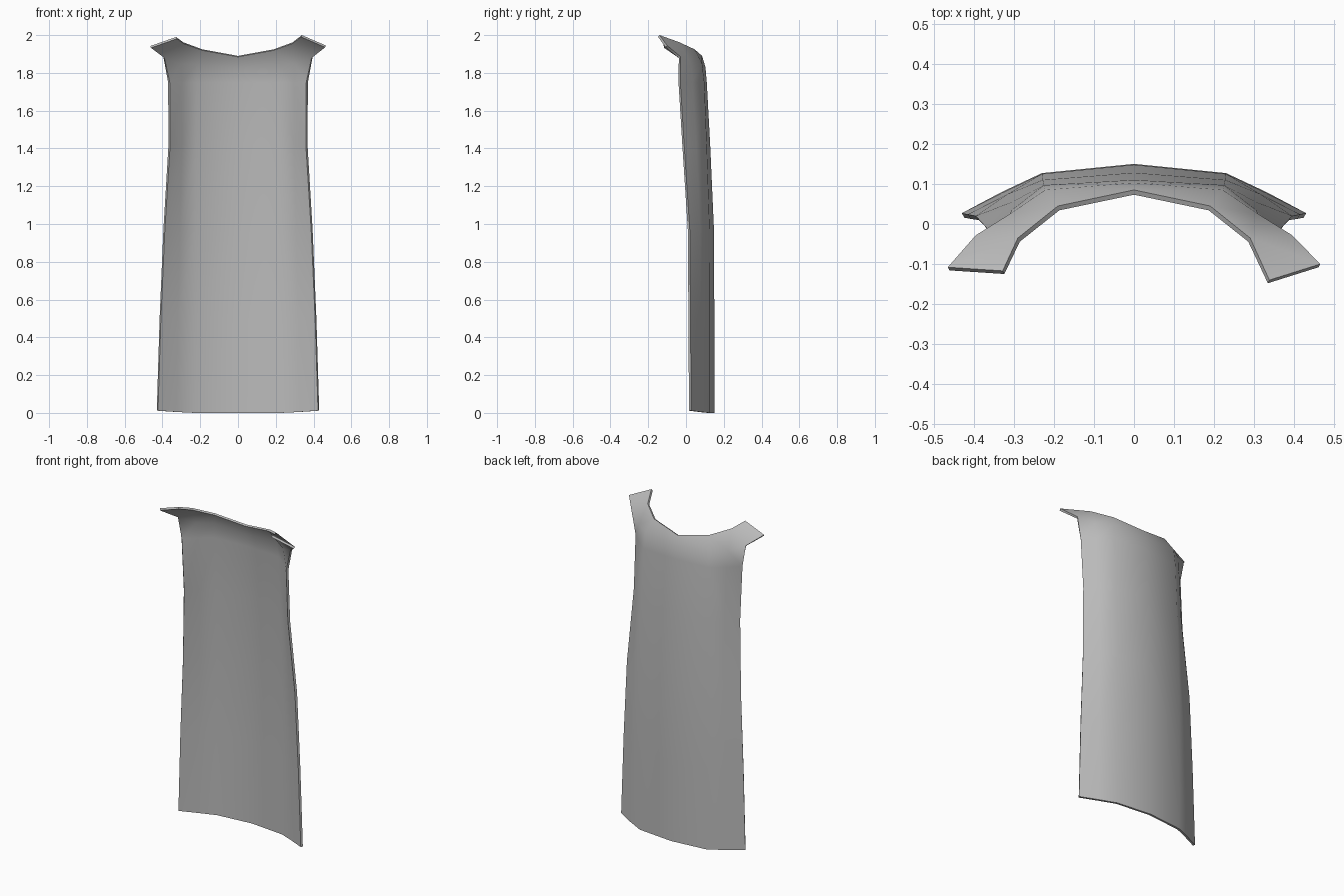
import bpy, bmesh

if "Cube" in bpy.data.objects:
    bpy.data.objects.remove(bpy.data.objects["Cube"])

grey = bpy.data.materials.new("cloth grey")
grey.diffuse_color = (0.5, 0.5, 0.5, 1)
grey.use_nodes = True
grey.node_tree.nodes["Principled BSDF"].inputs["Base Color"].default_value = grey.diffuse_color

# Right half of each cloth row, bottom to top: centre, mid, shoulder, edge
rows = [
    [(0, .15, 0), (.23, .127, 0), (.33, .08, .005), (.43, .027, .012)],
    [(0, .15, .5), (.23, .127, .5), (.325, .08, .5), (.415, .024, .5)],
    [(0, .148, .97), (.23, .125, .97), (.315, .075, .97), (.395, .02, .97)],
    [(0, .128, 1.42), (.228, .11, 1.42), (.305, .055, 1.42), (.368, -.01, 1.42)],
    [(0, .11, 1.75), (.225, .097, 1.75), (.305, .035, 1.75), (.37, -.03, 1.75)],
    [(0, .103, 1.83), (.222, .085, 1.85), (.31, .025, 1.85), (.395, -.028, 1.885)],
    [(0, .085, 1.89), (.19, .045, 1.925), (.29, -.035, 1.962)],
]
# Strap ends differ a little: inner corner, outer corner
strap_tips = {1: [(.338, -.14, 2.0), (.465, -.1, 1.945)],
              -1: [(.328, -.117, 1.99), (.465, -.108, 1.942)]}

bm = bmesh.new()
centre = [bm.verts.new(r[0]) for r in rows]
for side in (1, -1):
    def vert(p):
        return bm.verts.new((p[0] * side, p[1], p[2]))

    def quad(vs):
        bm.faces.new(vs if side == -1 else vs[::-1])

    grid = [[centre[i]] + [vert(p) for p in r[1:]] for i, r in enumerate(rows)]
    # Draped panel
    for low, high in zip(grid, grid[1:]):
        for j in range(min(len(low), len(high)) - 1):
            quad([low[j + 1], low[j], high[j], high[j + 1]]
                 if side == -1 else [low[j], low[j + 1], high[j + 1], high[j]])
    # Shoulder strap folding forward
    inner, outer = [vert(p) for p in strap_tips[side]]
    edge, shoulder, base = grid[5][3], grid[5][2], grid[6][2]
    strap = [edge, shoulder, base]
    quad(strap if side == -1 else [shoulder, edge, base])
    quad([outer, edge, base, inner] if side == -1 else [edge, outer, inner, base])

bmesh.ops.recalc_face_normals(bm, faces=bm.faces)
# Outer cloth side faces the back
if sum(f.normal.y * f.calc_area() for f in bm.faces) < 0:
    bmesh.ops.reverse_faces(bm, faces=bm.faces)

mesh = bpy.data.meshes.new("cape")
bm.to_mesh(mesh)
bm.free()
mesh.materials.append(grey)
cape = bpy.data.objects.new("cape", mesh)
bpy.context.collection.objects.link(cape)

# Thin cloth thickness on the inner side
solid = cape.modifiers.new("thickness", 'SOLIDIFY')
solid.thickness = 0.013
solid.offset = -1

bpy.context.view_layer.objects.active = cape
cape.select_set(True)
bpy.ops.object.modifier_apply(modifier=solid.name)
bpy.ops.object.shade_smooth_by_angle(angle=1.0)
